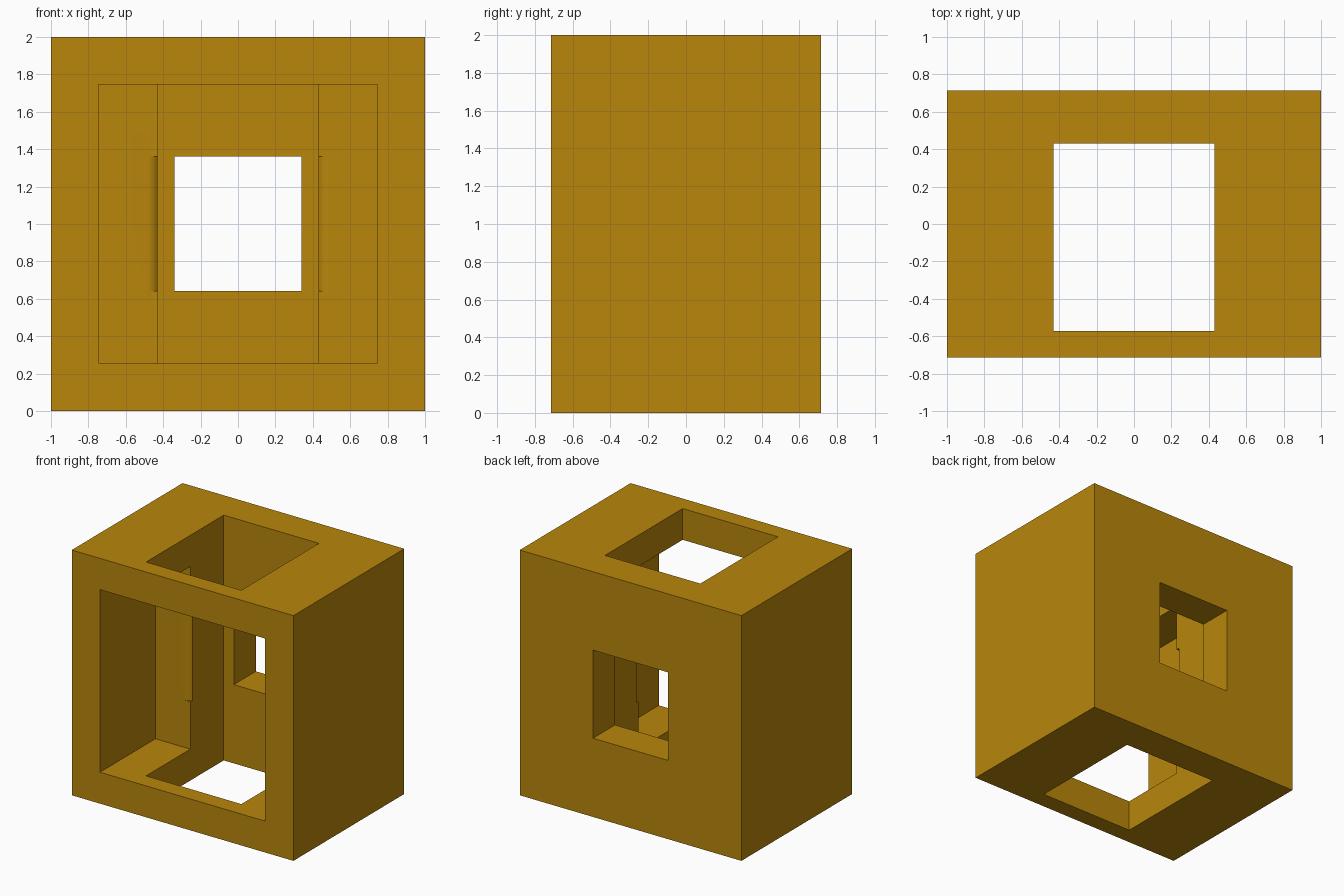
import bpy, bmesh, math

if "Cube" in bpy.data.objects:
    bpy.data.objects.remove(bpy.data.objects["Cube"])

gold = bpy.data.materials.new("dark_gold")
gold.diffuse_color = (0.479, 0.238, 0.0033, 1)
gold.use_nodes = True
gold.node_tree.nodes["Principled BSDF"].inputs["Base Color"].default_value = gold.diffuse_color


def prism(name, outline, z0, z1):
    """Extrude an xy outline from z0 to z1."""
    bm = bmesh.new()
    face = bm.faces.new([bm.verts.new((x, y, z0)) for x, y in outline])
    ext = bmesh.ops.extrude_face_region(bm, geom=[face])
    top = [v for v in ext["geom"] if isinstance(v, bmesh.types.BMVert)]
    bmesh.ops.translate(bm, verts=top, vec=(0, 0, z1 - z0))
    bmesh.ops.recalc_face_normals(bm, faces=bm.faces)
    mesh = bpy.data.meshes.new(name)
    bm.to_mesh(mesh)
    bm.free()
    mesh.materials.append(gold)
    obj = bpy.data.objects.new(name, mesh)
    bpy.context.collection.objects.link(obj)
    return obj


def box(name, half_x, y0, y1, z0, z1):
    return prism(name, [(-half_x, y0), (half_x, y0), (half_x, y1), (-half_x, y1)], z0, z1)


# Solid block
block = box("block", 1.0, -0.714, 0.714, 0, 2)

# Front pocket, vertical shaft and rear window
cutters = [
    box("pocket_cutter", 0.745, -1.0, 0.0, 0.256, 1.745),
    box("shaft_cutter", 0.43, -0.571, 0.43, -0.5, 2.5),
    box("window_cutter", 0.339, 0.2, 1.0, 0.642, 1.36),
]

# Rounded relief on the two inner corners between pocket and shaft
radius, start = 0.07, 0.485
arc = []
for i in range(7):
    a = math.radians(52) * i / 6
    arc.append((start - radius * math.sin(a), radius * (1 - math.cos(a))))
outline = arc + [(0.40, arc[-1][1]), (0.40, -0.03), (start, -0.03)]
for side, label in ((-1, "left"), (1, "right")):
    cutters.append(prism(label + "_relief_cutter",
                         [(side * x, y) for x, y in outline], 0.642, 1.36))

# Cut the openings
bpy.context.view_layer.objects.active = block
block.select_set(True)
for cutter in cutters:
    cutter.hide_render = True
    mod = block.modifiers.new(cutter.name, 'BOOLEAN')
    mod.operation = 'DIFFERENCE'
    mod.solver = 'EXACT'
    mod.object = cutter
    bpy.ops.object.modifier_apply(modifier=mod.name)
for cutter in cutters:
    bpy.data.objects.remove(cutter)

bpy.ops.object.shade_smooth_by_angle(angle=math.radians(30))
